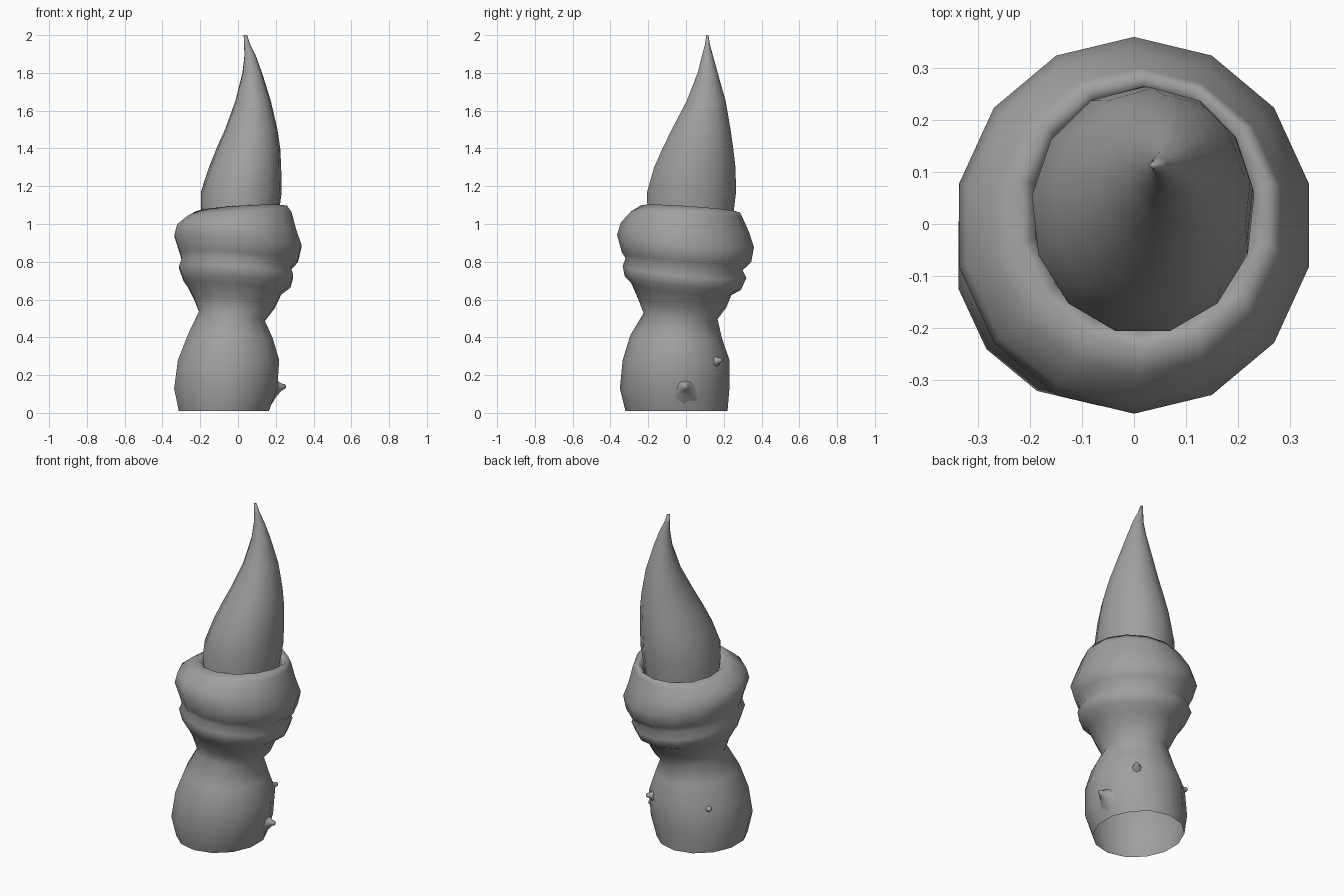
import bpy, bmesh, math
from mathutils import Vector

cube = bpy.data.objects.get("Cube")
if cube:
    bpy.data.objects.remove(cube, do_unlink=True)

grey = bpy.data.materials.new("stone grey")
grey.use_nodes = True
colour = (0.35, 0.35, 0.35, 1)
grey.diffuse_color = colour
grey.node_tree.nodes["Principled BSDF"].inputs["Base Color"].default_value = colour


def finish(bm, name):
    """Turn a bmesh into a smooth-shaded grey object."""
    bmesh.ops.recalc_face_normals(bm, faces=bm.faces)
    for f in bm.faces:
        f.smooth = True
    mesh = bpy.data.meshes.new(name)
    bm.to_mesh(mesh)
    bm.free()
    mesh.materials.append(grey)
    obj = bpy.data.objects.new(name, mesh)
    bpy.context.collection.objects.link(obj)
    return obj


def loft(name, rings, sides, cap_top=False):
    """Join oval rings given as (x min, x max, y min, y max, z, x slope, y slope)."""
    bm = bmesh.new()
    loops = []
    for x0, x1, y0, y1, z, sx, sy in rings:
        loop = []
        for i in range(sides):
            a = math.pi / 2 + math.tau * i / sides
            x = (x0 + x1) / 2 + (x1 - x0) / 2 * math.cos(a)
            y = (y0 + y1) / 2 + (y1 - y0) / 2 * math.sin(a)
            loop.append(bm.verts.new((x, y, z + sx * x + sy * y)))
        loops.append(loop)
    for low, high in zip(loops, loops[1:]):
        for i in range(sides):
            j = (i + 1) % sides
            bm.faces.new((low[i], low[j], high[j], high[i]))
    if cap_top:
        bm.faces.new(loops[-1])
    return finish(bm, name)


# Stem, open underneath, up to the leaning neck
stem = [
    (-.32, .17, -.32, .22, .01, 0, 0),
    (-.345, .215, -.35, .23, .13, 0, 0),
    (-.325, .225, -.335, .23, .28, 0, 0),
    (-.27, .19, -.295, .19, .40, -.05, -.03),
]
# Rolled folds and the thick upper roll with its inner lip
collar = [
    (-.21, .145, -.225, .167, .505, -.14, -.08),
    (-.24, .20, -.255, .215, .58, -.12, -.10),
    (-.275, .235, -.29, .24, .65, -.09, -.12),
    (-.295, .285, -.325, .29, .685, -.06, -.12),
    (-.32, .30, -.335, .32, .745, -.08, -.10),
    (-.305, .288, -.32, .30, .785, -.08, -.10),
    (-.315, .325, -.34, .345, .825, -.07, -.08),
    (-.345, .345, -.365, .36, .91, -.08, -.09),
    (-.33, .315, -.345, .335, .98, -.04, -.08),
    (-.275, .29, -.29, .30, 1.05, .04, -.06),
    (-.225, .265, -.24, .285, 1.08, .06, -.07),
    (-.195, .225, -.205, .255, 1.05, .06, -.07),
    (-.19, .22, -.20, .25, .97, 0, 0),
]
loft("stem_and_collar", stem + collar, 14)

# Tall bent point standing in the collar
point = [
    (-.195, .21, -.21, .245, 1.0, 0, 0),
    (-.198, .233, -.213, .265, 1.17, 0, 0),
    (-.155, .23, -.175, .262, 1.3, 0, 0),
    (-.115, .225, -.13, .25, 1.4, 0, 0),
    (-.07, .21, -.08, .236, 1.5, 0, 0),
    (-.015, .175, 0, .21, 1.65, 0, 0),
    (.023, .128, .06, .168, 1.8, 0, 0),
    (.034, .095, .083, .143, 1.89, 0, 0),
    (.032, .065, .10, .127, 1.95, 0, 0),
    (.03, .048, .107, .119, 2.0, 0, 0),
]
loft("bent_point", point, 13, cap_top=True)


def thorn(name, tip, axis, length, base):
    """Flared little spike whose base sinks into the stem."""
    bm = bmesh.new()
    tip, axis = Vector(tip), Vector(axis).normalized()
    turn = axis.to_track_quat("Z", "Y")
    sides, loops = 8, []
    for along, width in ((1, 1), (.6, .5), (.3, .22), (.05, .12)):
        loops.append([bm.verts.new(tip - axis * length * along + turn @ Vector(
            (base * width * math.cos(math.tau * i / sides),
             base * width * math.sin(math.tau * i / sides), 0)))
            for i in range(sides)])
    for low, high in zip(loops, loops[1:]):
        for i in range(sides):
            j = (i + 1) % sides
            bm.faces.new((low[i], low[j], high[j], high[i]))
    top = bm.verts.new(tip)
    for i in range(sides):
        bm.faces.new((loops[-1][i], loops[-1][(i + 1) % sides], top))
    finish(bm, name)


# Three small thorns around the back of the stem
thorn("left_thorn", (.255, .0, .14), (1, .1, .1), .09, .09)
thorn("back_thorn", (.14, .19, .28), (.65, .75, .15), .10, .09)
thorn("right_thorn", (-.265, .15, .28), (-.7, .7, .1), .09, .09)
